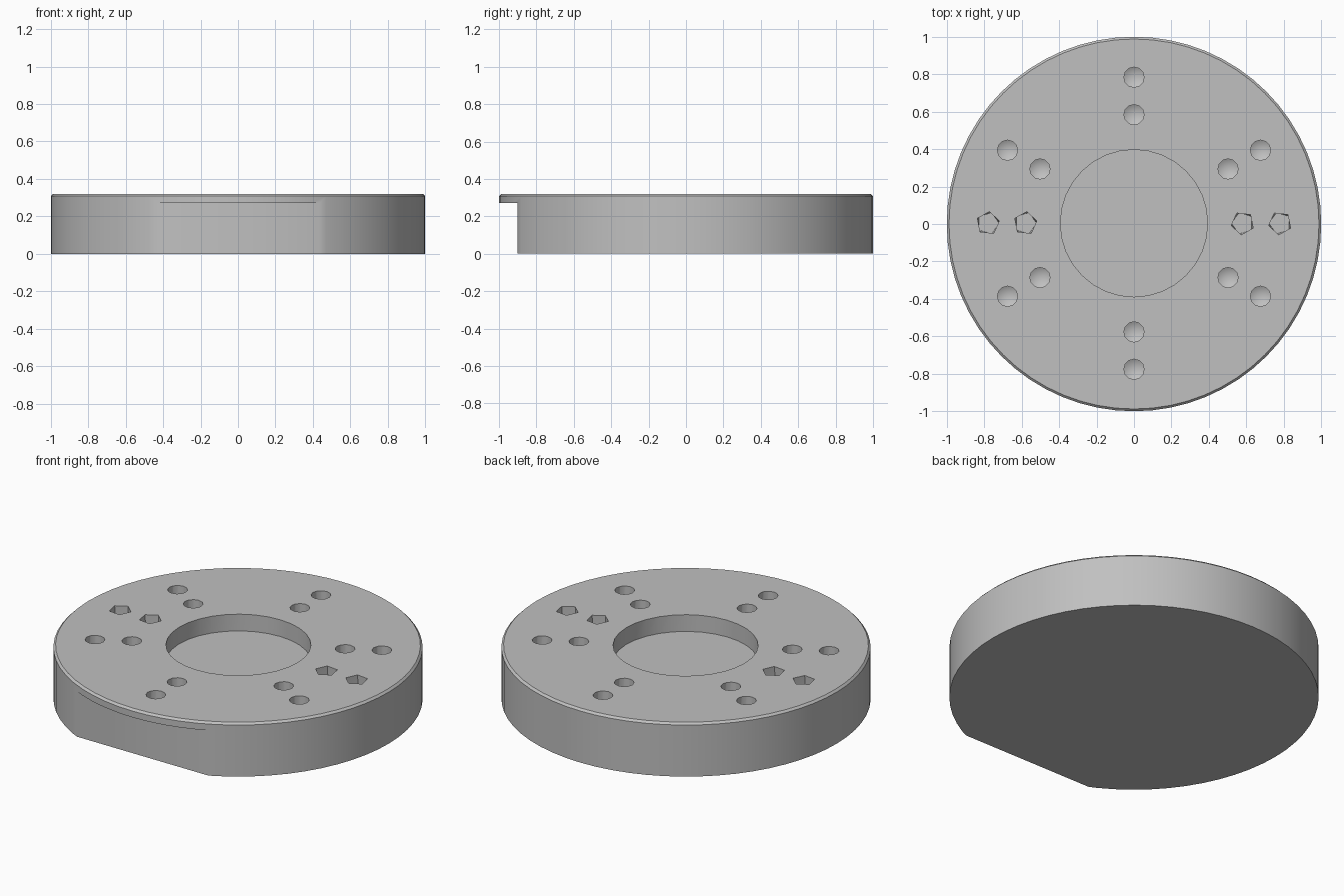
import bpy, bmesh
from math import cos, sin, pi, radians

cube = bpy.data.objects.get("Cube")
if cube:
    bpy.data.objects.remove(cube, do_unlink=True)

HEIGHT = 0.32
CENTRE_Y = 0.004

grey = bpy.data.materials.new("satin grey")
grey.use_nodes = True
colour = (0.53, 0.53, 0.53, 1)
grey.diffuse_color = colour
grey.node_tree.nodes["Principled BSDF"].inputs["Base Color"].default_value = colour


def lathe(bm, profile, sides, x=0, y=0, turn=0, twist=0):
    """Closed solid turned from (radius, z) rings listed bottom to top."""
    rings = []
    for level, (r, z) in enumerate(profile):
        if r == 0:
            rings.append([bm.verts.new((x, y, z))] * sides)
            continue
        angles = [turn + twist * level + 2 * pi * i / sides for i in range(sides)]
        rings.append([bm.verts.new((x + r * cos(a), y + r * sin(a), z)) for a in angles])
    for low, high in zip(rings, rings[1:]):
        for i in range(sides):
            j = (i + 1) % sides
            if low[i] is low[j]:
                bm.faces.new((low[i], high[j], high[i]))
            else:
                bm.faces.new((low[i], low[j], high[j], high[i]))
    if profile[0][0] > 0:
        bm.faces.new(rings[0][::-1])
    bm.faces.new(rings[-1])


def make_object(name, bm):
    bmesh.ops.recalc_face_normals(bm, faces=bm.faces)
    mesh = bpy.data.meshes.new(name)
    bm.to_mesh(mesh)
    bm.free()
    mesh.materials.append(grey)
    obj = bpy.data.objects.new(name, mesh)
    bpy.context.collection.objects.link(obj)
    return obj


def cut(target, cutter):
    cutter.hide_render = True
    mod = target.modifiers.new("cut", 'BOOLEAN')
    mod.operation = 'DIFFERENCE'
    mod.solver = 'EXACT'
    mod.object = cutter
    bpy.context.view_layer.objects.active = target
    bpy.ops.object.modifier_apply(modifier=mod.name)
    bpy.data.objects.remove(cutter, do_unlink=True)


# Round body with a small chamfer on the top rim
bm = bmesh.new()
lathe(bm, [(1, 0), (1, HEIGHT - 0.012), (0.988, HEIGHT)], 64)
body = make_object("flange_body", bm)

# Flat on the front, leaving a thin lip above it
bm = bmesh.new()
bmesh.ops.create_cube(bm, size=1)
bmesh.ops.scale(bm, vec=(1.4, 0.4, 0.47), verts=bm.verts)
bmesh.ops.translate(bm, vec=(0, -1.1, 0.035), verts=bm.verts)
cut(body, make_object("flat_cutter", bm))

# Central recess and two rings of blind holes
bm = bmesh.new()
above = HEIGHT + 0.05
lathe(bm, [(0.393, HEIGHT - 0.1), (0.393, above)], 32, y=CENTRE_Y)
for ring in (0.58, 0.78):
    for degrees in (30, 90, 150, 210, 270, 330):
        a = radians(degrees)
        lathe(bm, [(0, 0.09), (0.054, 0.12), (0.054, above)], 12,
              ring * cos(a), CENTRE_Y + ring * sin(a))
    # Five-sided pin holes on the cross axis
    for side in (-1, 1):
        lathe(bm, [(0.06, 0.12), (0.062, HEIGHT), (0.062, above)], 5,
              side * ring, CENTRE_Y, turn=pi * (side > 0), twist=0.2)
bmesh.ops.triangulate(bm, faces=bm.faces)
cut(body, make_object("hole_cutter", bm))

# Smooth round walls, crisp edges
bpy.ops.object.select_all(action='DESELECT')
body.select_set(True)
bpy.context.view_layer.objects.active = body
bpy.ops.object.shade_smooth_by_angle(angle=radians(32))
